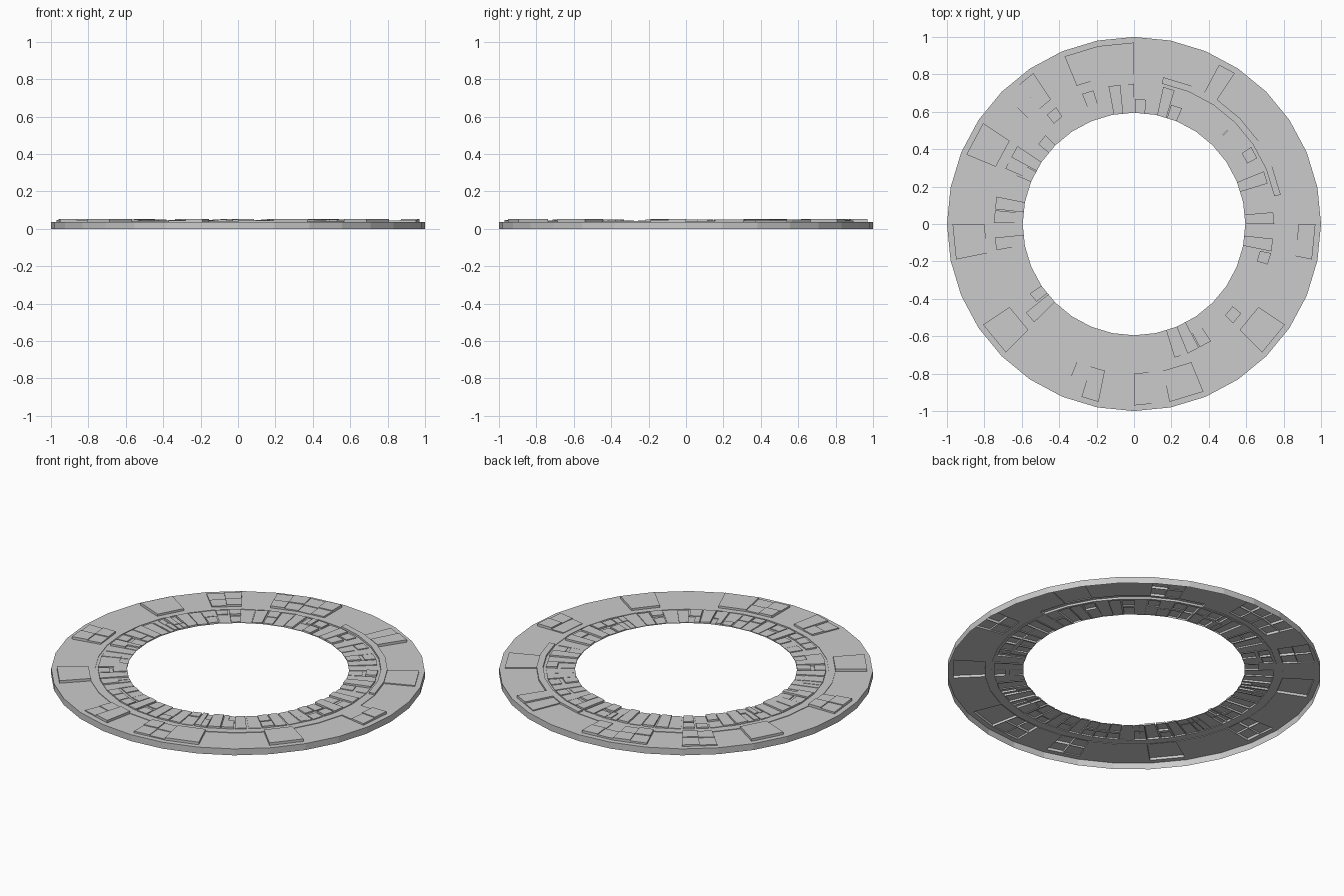
import bpy, bmesh, math, random
from mathutils import Vector

random.seed(7)
SECTORS = 32
DECK = 0.038            # height of the open-bottomed sheet
R_HOLE, R_TILE, R_RAIL, R_DECK, R_PANEL, R_RIM = 0.595, 0.75, 0.765, 0.80, 0.97, 1.0

if "Cube" in bpy.data.objects:
    bpy.data.objects.remove(bpy.data.objects["Cube"])

grey = bpy.data.materials.new("hull_grey")
grey.use_nodes = True
colour = (0.6, 0.6, 0.6, 1)
grey.diffuse_color = colour
grey.node_tree.nodes["Principled BSDF"].inputs["Base Color"].default_value = colour


def point(sector, r, f, z):
    """Point on a straight-sided sector, f running from one side to the other."""
    a, b = (2 * math.pi * (sector + k) / SECTORS for k in (0, 1))
    p = Vector((math.cos(a), math.sin(a), 0)).lerp(Vector((math.cos(b), math.sin(b), 0)), f) * r
    p.z = z
    return p


def face(bm, points):
    bm.faces.new([bm.verts.new(p) for p in points])


def cell(bm, sector, r0, r1, f0, f1, height=0.0, walls=(0, 1, 2, 3)):
    """Flat piece of sheet, or a raised plate with side walls and no bottom."""
    corners = [(r0, f0), (r1, f0), (r1, f1), (r0, f1)]
    low = [point(sector, r, f, DECK) for r, f in corners]
    top = [p + Vector((0, 0, height)) for p in low]
    face(bm, top)
    if height:
        for i in walls:
            j = (i + 1) % 4
            face(bm, [low[i], low[j], top[j], top[i]])


def cell_grid(bm, sector, radii, splits, heights):
    """Rows run outward, columns run around the ring."""
    for i, row in enumerate(heights):
        for j, h in enumerate(row):
            cell(bm, sector, radii[i], radii[i + 1], splits[j], splits[j + 1], h)


def finish(name, bm):
    bmesh.ops.remove_doubles(bm, verts=bm.verts, dist=0.00005)
    mesh = bpy.data.meshes.new(name)
    bm.to_mesh(mesh)
    bm.free()
    mesh.materials.append(grey)
    obj = bpy.data.objects.new(name, mesh)
    bpy.context.collection.objects.link(obj)


# Outer deck: whole plates, plates split in four, and bare sectors
LOW, MID, TALL = 0.006, 0.010, 0.015
plates = {2: LOW, 13: TALL, 19: TALL, 25: TALL, 28: TALL}
split_plates = {
    5: ((TALL, LOW), (TALL, LOW)),
    8: ((MID, LOW), (TALL, MID)),
    9: ((MID, TALL), (TALL, MID)),
    11: ((TALL, MID), (MID, LOW)),
    16: ((TALL, MID), (MID, TALL)),
    22: ((MID, TALL), (LOW, TALL)),
    24: ((TALL, MID), (MID, LOW)),
    31: ((LOW, LOW), (MID, TALL)),
}
bm = bmesh.new()
for s in range(SECTORS):
    if s in split_plates:
        cell_grid(bm, s, (R_DECK, 0.88, R_PANEL), (0, 0.5, 1), split_plates[s])
    else:
        cell(bm, s, R_DECK, R_PANEL, 0, 1, plates.get(s, 0))
    cell(bm, s, R_PANEL, R_RIM, 0, 1)
finish("outer_deck", bm)

# Rim wall hanging below the outer edge
bm = bmesh.new()
for s in range(SECTORS):
    face(bm, [point(s, R_RIM, f, z) for f, z in ((0, 0), (1, 0), (1, DECK), (0, DECK))])
finish("rim_wall", bm)

# Rail between the bands, higher along one arc
bm = bmesh.new()
for s in range(SECTORS):
    walls = [1, 3] + ([0] if s == 1 else []) + ([2] if s == 6 else [])
    cell(bm, s, R_RAIL, R_DECK, 0, 1, 0.012 if 1 <= s <= 6 else 0.003, walls)
finish("rail", bm)

# Inner band: two slots per sector, each with a whole, split or quartered tile
bm = bmesh.new()
levels = (0.003, 0.005, 0.008, 0.011)
for s in range(SECTORS):
    for start in (0, 0.5):
        gap = random.choice((0.04, 0.07))
        end = start + 0.5 - gap
        style = random.choice(("whole", "whole", "rows", "quarters", "outer"))
        h = random.choice(levels)
        if style == "whole":
            cell(bm, s, R_HOLE, R_TILE, start, end, h)
        elif style == "outer":
            cell_grid(bm, s, (R_HOLE, 0.67, 0.69, R_TILE), (start, end),
                      ((random.choice(levels),), (0,), (h,)))
        elif style == "rows":
            cut = random.uniform(0.64, 0.70)
            cell_grid(bm, s, (R_HOLE, cut, R_TILE), (start, end),
                      ((h,), (random.choice(levels),)))
        else:
            cut = random.uniform(0.64, 0.70)
            cell_grid(bm, s, (R_HOLE, cut, R_TILE), (start, (start + end) / 2, end),
                      [[random.choice(levels) for _ in range(2)] for _ in range(2)])
        cell(bm, s, R_HOLE, R_TILE, end, start + 0.5)
    cell(bm, s, R_TILE, R_RAIL, 0, 1)
finish("inner_tiles", bm)
